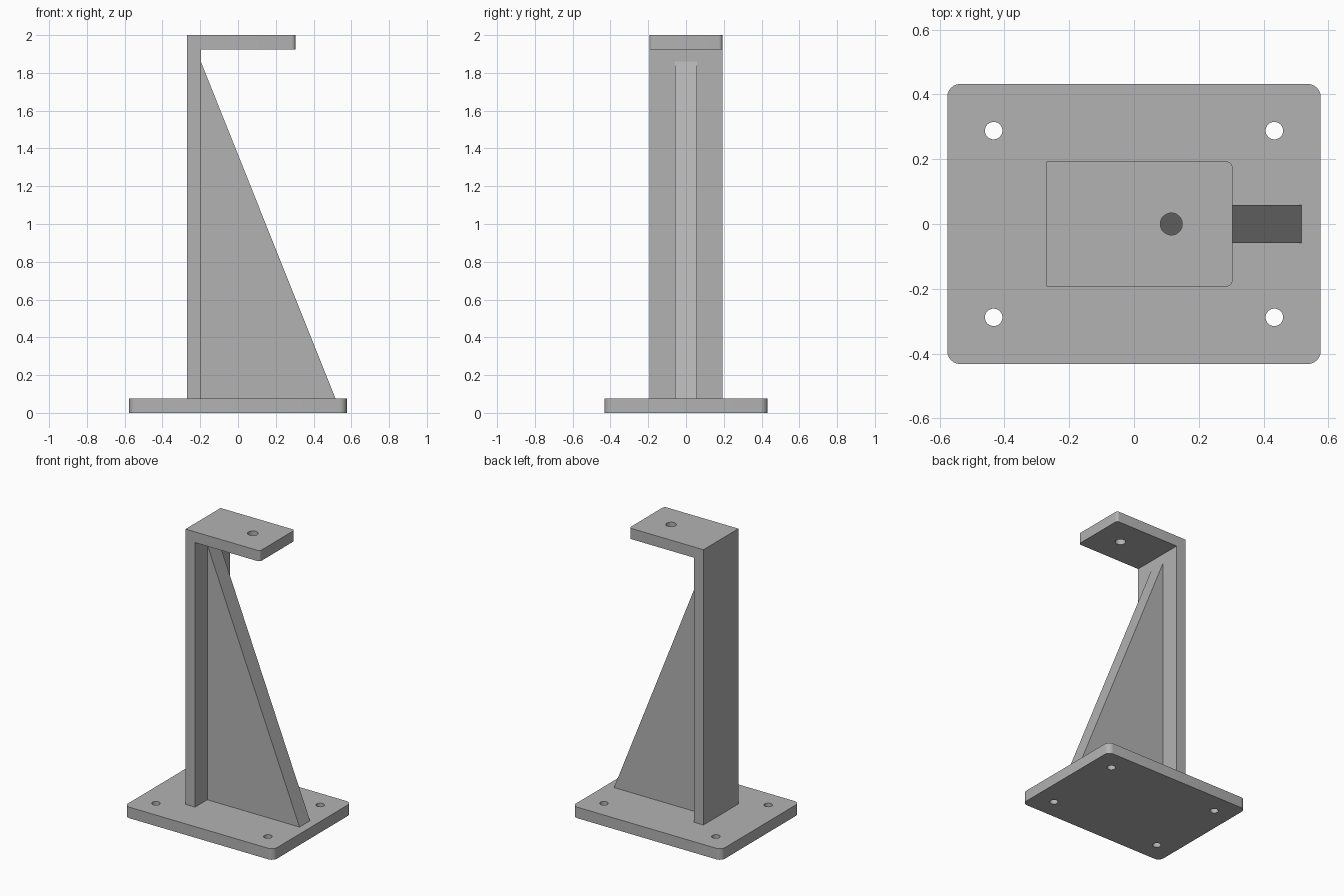
import bpy
import bmesh
import math
from mathutils import Matrix

default = bpy.data.objects.get("Cube")
if default:
    bpy.data.objects.remove(default, do_unlink=True)

grey = bpy.data.materials.new("plain grey")
grey.use_nodes = True
colour = (0.45, 0.45, 0.45, 1)
grey.diffuse_color = colour
grey.node_tree.nodes["Principled BSDF"].inputs["Base Color"].default_value = colour

BASE_TOP = 0.077
POST_BACK, POST_FRONT = -0.27, -0.197
ARM_END, ARM_UNDER, TOP = 0.304, 1.925, 2.0


def finish(name, bm):
    bmesh.ops.recalc_face_normals(bm, faces=bm.faces)
    mesh = bpy.data.meshes.new(name)
    bm.to_mesh(mesh)
    bm.free()
    obj = bpy.data.objects.new(name, mesh)
    bpy.context.collection.objects.link(obj)
    mesh.materials.append(grey)
    return obj


def side_profile(points, half_width):
    """Extrude an x-z outline evenly to both sides of y = 0."""
    bm = bmesh.new()
    face = bm.faces.new([bm.verts.new((x, -half_width, z)) for x, z in points])
    swept = bmesh.ops.extrude_face_region(bm, geom=[face])["geom"]
    verts = [v for v in swept if isinstance(v, bmesh.types.BMVert)]
    bmesh.ops.translate(bm, verts=verts, vec=(0, 2 * half_width, 0))
    return bm


def round_corners(bm, radius, min_x):
    """Round the upright edges lying beyond min_x."""
    edges = [e for e in bm.edges
             if all(v.co.x > min_x for v in e.verts)
             and abs(e.verts[0].co.z - e.verts[1].co.z) > 0.01]
    bmesh.ops.bevel(bm, geom=edges, offset=radius, segments=6, profile=0.5,
                    affect="EDGES")


def drill(obj, centres, radius, z):
    """Cut upright round holes through a plate centred at height z."""
    bm = bmesh.new()
    for x, y in centres:
        bmesh.ops.create_cone(bm, cap_ends=True, segments=32, radius1=radius,
                              radius2=radius, depth=0.2,
                              matrix=Matrix.Translation((x, y, z)))
    cutter = finish("hole_cutter", bm)
    cutter.hide_render = True
    mod = obj.modifiers.new("holes", "BOOLEAN")
    mod.operation = "DIFFERENCE"
    mod.solver = "EXACT"
    mod.object = cutter
    bpy.context.view_layer.update()
    evaluated = obj.evaluated_get(bpy.context.evaluated_depsgraph_get())
    drilled = bpy.data.meshes.new_from_object(evaluated)
    obj.modifiers.clear()
    obj.data = drilled
    bpy.data.objects.remove(cutter, do_unlink=True)


# Base plate with rounded corners and four mounting holes
bm = side_profile([(-0.576, 0), (0.576, 0), (0.576, BASE_TOP), (-0.576, BASE_TOP)], 0.432)
round_corners(bm, 0.04, -1)
base = finish("base_plate", bm)
drill(base, [(sx * 0.433, sy * 0.288) for sx in (-1, 1) for sy in (-1, 1)],
      0.027, BASE_TOP / 2)

# Upright and top arm in one bent piece, with a hole in the arm
bm = side_profile([(POST_BACK, BASE_TOP), (POST_FRONT, BASE_TOP),
                   (POST_FRONT, ARM_UNDER), (ARM_END, ARM_UNDER),
                   (ARM_END, TOP), (POST_BACK, TOP)], 0.193)
round_corners(bm, 0.02, 0)
bracket = finish("upright_and_arm", bm)
drill(bracket, [(0.115, 0)], 0.034, (ARM_UNDER + TOP) / 2)

# Triangular stiffening rib
rib = finish("support_rib", side_profile(
    [(POST_FRONT, BASE_TOP), (0.516, BASE_TOP), (POST_FRONT, 1.86)], 0.058))

# Smooth the round corners and holes, keep hard edges crisp
for obj in (base, bracket):
    bpy.ops.object.select_all(action="DESELECT")
    obj.select_set(True)
    bpy.context.view_layer.objects.active = obj
    bpy.ops.object.shade_smooth_by_angle(angle=math.radians(30))
